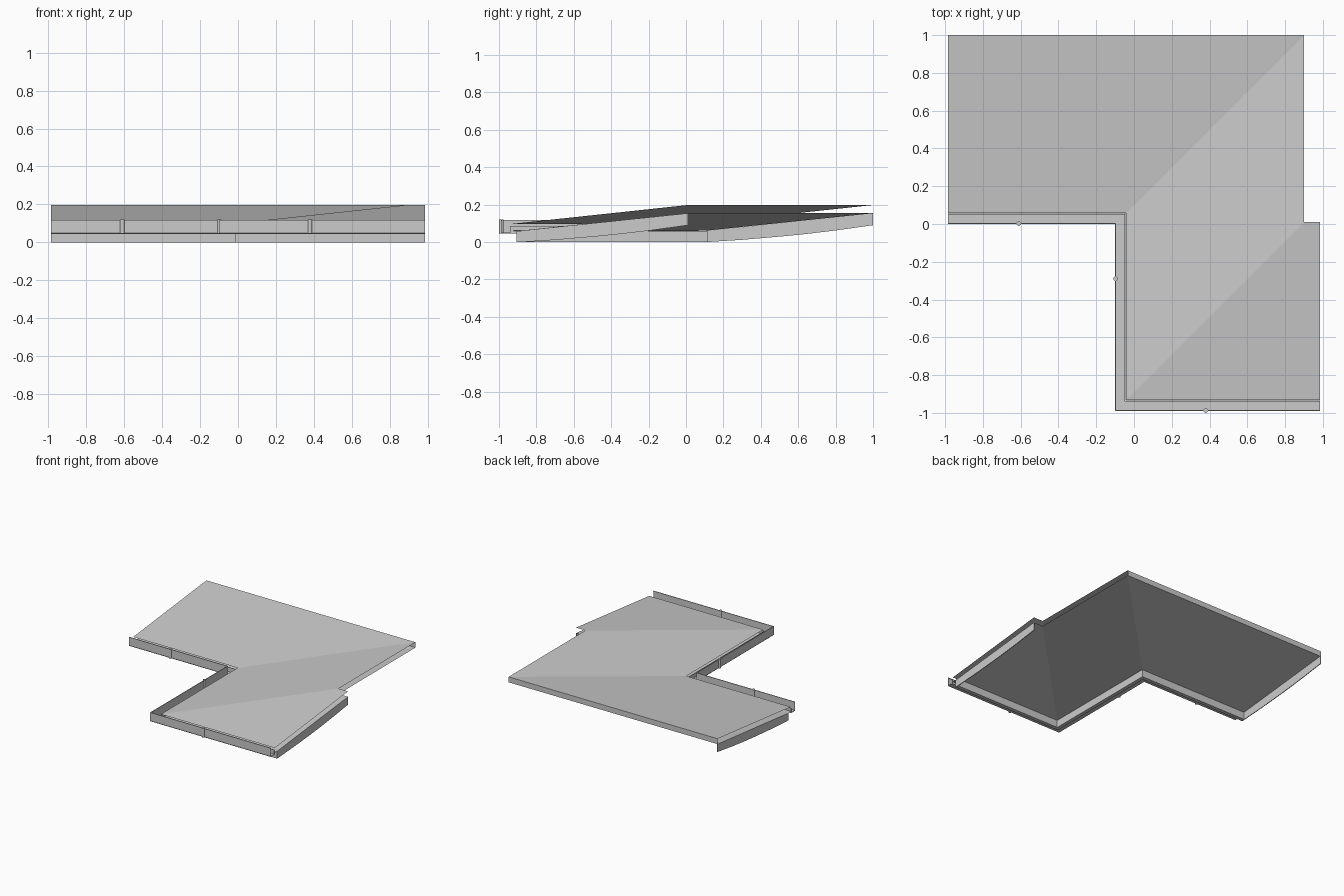
import bpy, math

if "Cube" in bpy.data.objects:
    bpy.data.objects.remove(bpy.data.objects["Cube"])

XL, XR = -0.985, 0.985      # open ends of the roof section
CX, CY = -0.10, -0.99       # gutter-front lines of the stepped eave


def make(name, verts, faces):
    me = bpy.data.meshes.new(name)
    me.from_pydata(verts, [], faces)
    me.update()
    ob = bpy.data.objects.new(name, me)
    bpy.context.collection.objects.link(ob)
    return ob


def sweep(name, profile, closed=False):
    """Run a (distance in from gutter front, height) profile along the stepped eave, mitred."""
    verts = []
    for d, z in profile:
        verts += [(XL, d, z), (CX + d, d, z), (CX + d, CY + d, z), (XR, CY + d, z)]
    n = len(profile)
    faces = []
    for i in range(n if closed else n - 1):
        j = (i + 1) % n
        for k in range(3):
            faces.append((4 * i + k, 4 * i + k + 1, 4 * j + k + 1, 4 * j + k))
    if closed:
        faces += [tuple(4 * i for i in range(n)),
                  tuple(4 * i + 3 for i in reversed(range(n)))]
    return make(name, verts, faces)


# roof covering and the lining sheet under it
sweep("roof_covering", [(0.057, 0.097), (1.0, 0.198)])
sweep("roof_lining", [(0.055, 0.06), (0.115, 0.062), (1.0, 0.154)])

# upright closing strip along the back ridge edge
make("back_closing_strip",
     [(XL, 1, 0.154), (CX + 1, 1, 0.154), (CX + 1, 1, 0.198), (XL, 1, 0.198)],
     [(3, 2, 1, 0)])

# fascia board below the lining
sweep("fascia_board", [(0.085, 0.0), (0.085, 0.058), (0.115, 0.06), (0.115, 0.0)], closed=True)

# open box gutter with a folded front lip
sweep("gutter", [(0.006, 0.112), (0.006, 0.118), (0.0, 0.118), (0.0, 0.05), (0.004, 0.045),
                 (0.052, 0.045), (0.052, 0.085), (0.049, 0.085), (0.049, 0.05),
                 (0.004, 0.05), (0.004, 0.112)], closed=True)

# curved gable boards under both open ends
curve = [(0.11, 0.0), (0.3, 0.012), (0.5, 0.029), (0.65, 0.044), (0.8, 0.062), (1.0, 0.09)]
for name, x, y0, t in (("gable_board_left", XL, 0, 0.006), ("gable_board_right", XR, CY, -0.006)):
    outline = curve + [(1.0, 0.154), (0.11, 0.061)]
    n = len(outline)
    verts = [(x + s, y0 + d, z) for s in (0, t) for d, z in outline]
    faces = [tuple(range(n)), tuple(reversed(range(n, 2 * n)))]
    faces += [(i, n + i, n + (i + 1) % n, (i + 1) % n) for i in range(n)]
    make(name, verts, faces)

# round joint clips on the gutter front
for i, (x, y) in enumerate(((-0.61, 0.002), (CX + 0.002, -0.29), (0.38, CY + 0.002))):
    bpy.ops.mesh.primitive_cylinder_add(vertices=12, radius=0.012, depth=0.074,
                                        location=(x, y, 0.083))
    bpy.context.object.name = f"gutter_clip_{i + 1}"
